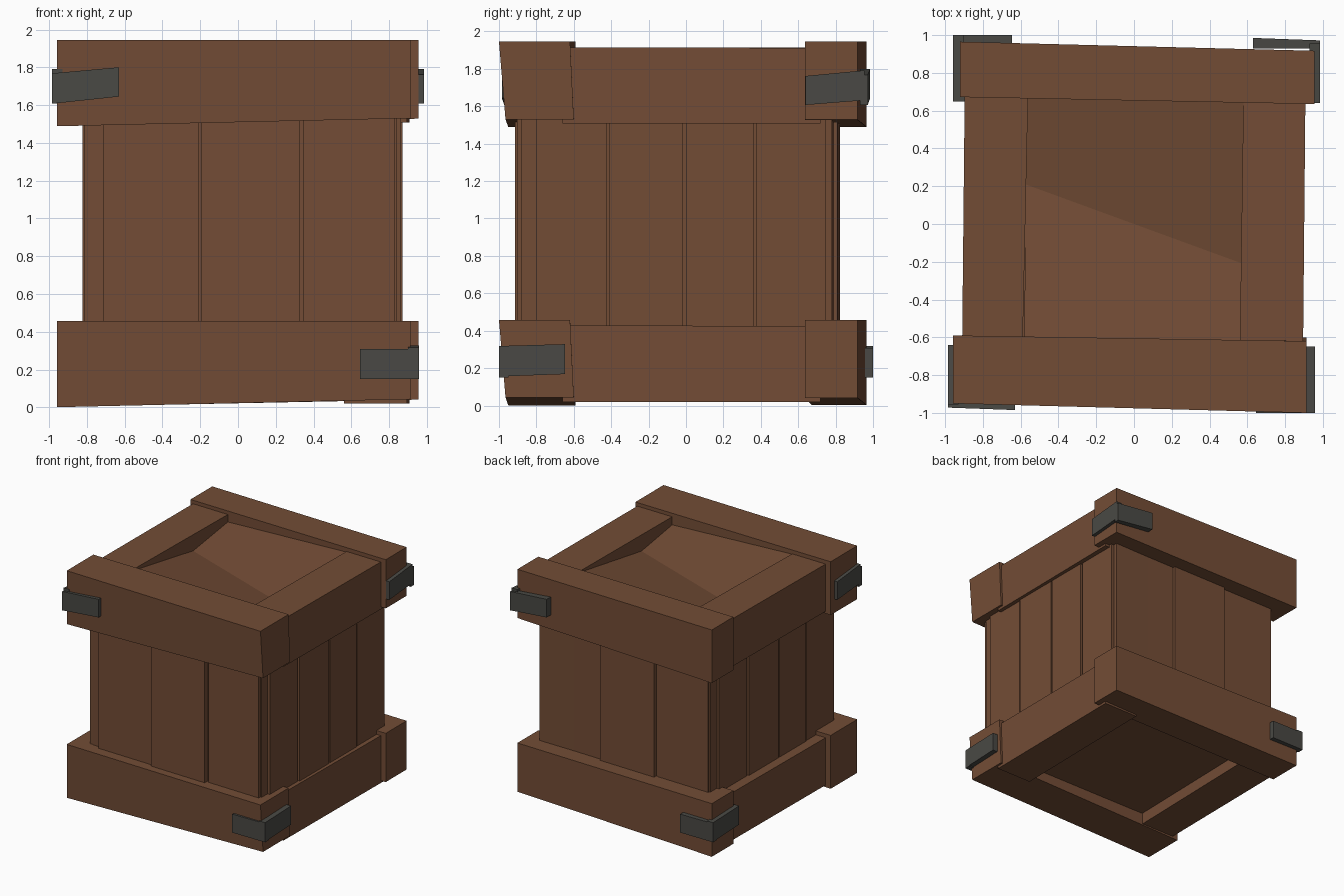
import bpy, bmesh
from mathutils import Vector

if "Cube" in bpy.data.objects:
    bpy.data.objects.remove(bpy.data.objects["Cube"])


def material(name, rgb):
    m = bpy.data.materials.new(name)
    m.diffuse_color = (*rgb, 1)
    m.use_nodes = True
    m.node_tree.nodes["Principled BSDF"].inputs["Base Color"].default_value = m.diffuse_color
    return m


wood = material("brown wood", (0.171, 0.073, 0.036))
iron = material("dark iron", (0.067, 0.066, 0.058))


def mesh_object(name, verts, faces, mat):
    bm = bmesh.new()
    vs = [bm.verts.new(v) for v in verts]
    for f in faces:
        bm.faces.new([vs[i] for i in f])
    bmesh.ops.recalc_face_normals(bm, faces=bm.faces)
    me = bpy.data.meshes.new(name)
    bm.to_mesh(me)
    bm.free()
    me.materials.append(mat)
    ob = bpy.data.objects.new(name, me)
    bpy.context.collection.objects.link(ob)
    return ob


def bar(name, a, b, mat):
    """Skewed block between two four-cornered ends."""
    faces = [(3, 2, 1, 0), (4, 5, 6, 7)]
    faces += [(i, (i + 1) % 4, (i + 1) % 4 + 4, i + 4) for i in range(4)]
    return mesh_object(name, list(a) + list(b), faces, mat)


def end_x(x, y0, y1, z0, z1, lean0=0, lean1=0):
    """End in a plane of constant x; leans shift the lower edge in y."""
    return [(x, y0 + lean0, z0), (x, y1 + lean1, z0), (x, y1, z1), (x, y0, z1)]


def end_y(y, x0, x1, z0, z1):
    return [(x0, y, z0), (x1, y, z0), (x1, y, z1), (x0, y, z1)]


def turn(pts, cx=0.0, cy=0.0):
    """Half turn about the vertical axis through (cx, cy)."""
    return [(2 * cx - x, 2 * cy - y, z) for x, y, z in pts]


# Upper and lower rings of thick beams
for level, dz in (("upper", 0.0), ("lower", -1.487)):
    t = 1.945 + dz
    bar(level + "_front_beam",
        end_x(-0.957, -0.95, -0.59, 1.488 + dz, t),
        end_x(0.913, -1.0, -0.62, 1.53 + dz, t, 0.035, 0.02), wood)
    bar(level + "_back_beam",
        end_x(-0.92, 0.672, 0.965, 1.49 + dz, t),
        end_x(0.955, 0.635, 0.917, 1.528 + dz, t), wood)
    bar(level + "_right_beam",
        end_y(-0.66, 0.56, 0.895, 1.507 + dz, 1.915 + dz),
        end_y(0.72, 0.58, 0.908, 1.507 + dz, 1.912 + dz), wood)
    bar(level + "_left_beam",
        end_y(-0.66, -0.91, -0.59, 1.507 + dz, 1.912 + dz),
        end_y(0.72, -0.896, -0.56, 1.507 + dz, 1.915 + dz), wood)

# Body core
bar("body_core", end_x(-0.79, -0.84, 0.80, 0.12, 1.65),
    end_x(0.84, -0.88, 0.78, 0.12, 1.65), wood)

# Sagging lid panel, creased across the middle
mesh_object("lid_panel",
            [(-0.58, -0.62, 1.913), (0.57, -0.64, 1.85), (0.575, -0.21, 1.775),
             (0.59, 0.66, 1.91), (-0.57, 0.69, 1.855), (-0.575, 0.21, 1.775)],
            [(0, 1, 2, 5), (5, 2, 3, 4)], wood)

# Wall planks: front and right, then half-turned for back and left
Z0, Z1 = 0.3, 1.62
CX, CY = 0.025, -0.045


def pair(names, a, b):
    bar(names[0], a, b, wood)
    bar(names[1], turn(a, CX, CY), turn(b, CX, CY), wood)


for i, (x0, x1, out) in enumerate(((-0.715, -0.208, 0.0), (-0.195, 0.325, 0.02),
                                   (0.345, 0.828, -0.005))):
    def face(x):
        return -0.886 - 0.026 * x - out
    pair((f"front_plank_{i+1}", f"back_plank_{i+1}"),
         end_x(x0, face(x0), -0.8, Z0, Z1), end_x(x1, face(x1), -0.8, Z0, Z1))

for i, (y0, y1, out) in enumerate(((-0.80, -0.425, 0.862), (-0.41, -0.015, 0.872),
                                   (0.0, 0.36, 0.872), (0.375, 0.745, 0.866))):
    pair((f"right_plank_{i+1}", f"left_plank_{i+1}"),
         end_y(y0, 0.76, out, Z0, Z1), end_y(y1, 0.76, out, Z0, Z1))

# Iron corner straps: two arms each, repeated on the opposite corner
arms = {
    "upper_strap_face": (end_x(-0.985, -0.972, -0.93, 1.607, 1.768),
                         end_x(-0.63, -0.985, -0.93, 1.645, 1.80)),
    "upper_strap_side": (end_y(-0.955, -0.985, -0.93, 1.632, 1.792),
                         end_y(-0.64, -0.985, -0.93, 1.607, 1.762)),
    "lower_strap_face": (end_x(0.645, -1.0, -0.95, 0.15, 0.308),
                         end_x(0.957, -1.0, -0.95, 0.15, 0.31)),
    "lower_strap_side": (end_y(-1.0, 0.90, 0.957, 0.155, 0.318),
                         end_y(-0.648, 0.89, 0.957, 0.168, 0.328)),
}
for name, (a, b) in arms.items():
    bar("front_" + name, a, b, iron)
    bar("back_" + name, turn(a), turn(b), iron)

# Recessed floor panel
bar("floor_panel", end_x(-0.62, -0.68, 0.72, 0.12, 0.2),
    end_x(0.62, -0.68, 0.72, 0.12, 0.2), wood)

# Remove the hidden core top so the sagging lid stays clear
for ob in bpy.data.objects:
    ob.select_set(False)
